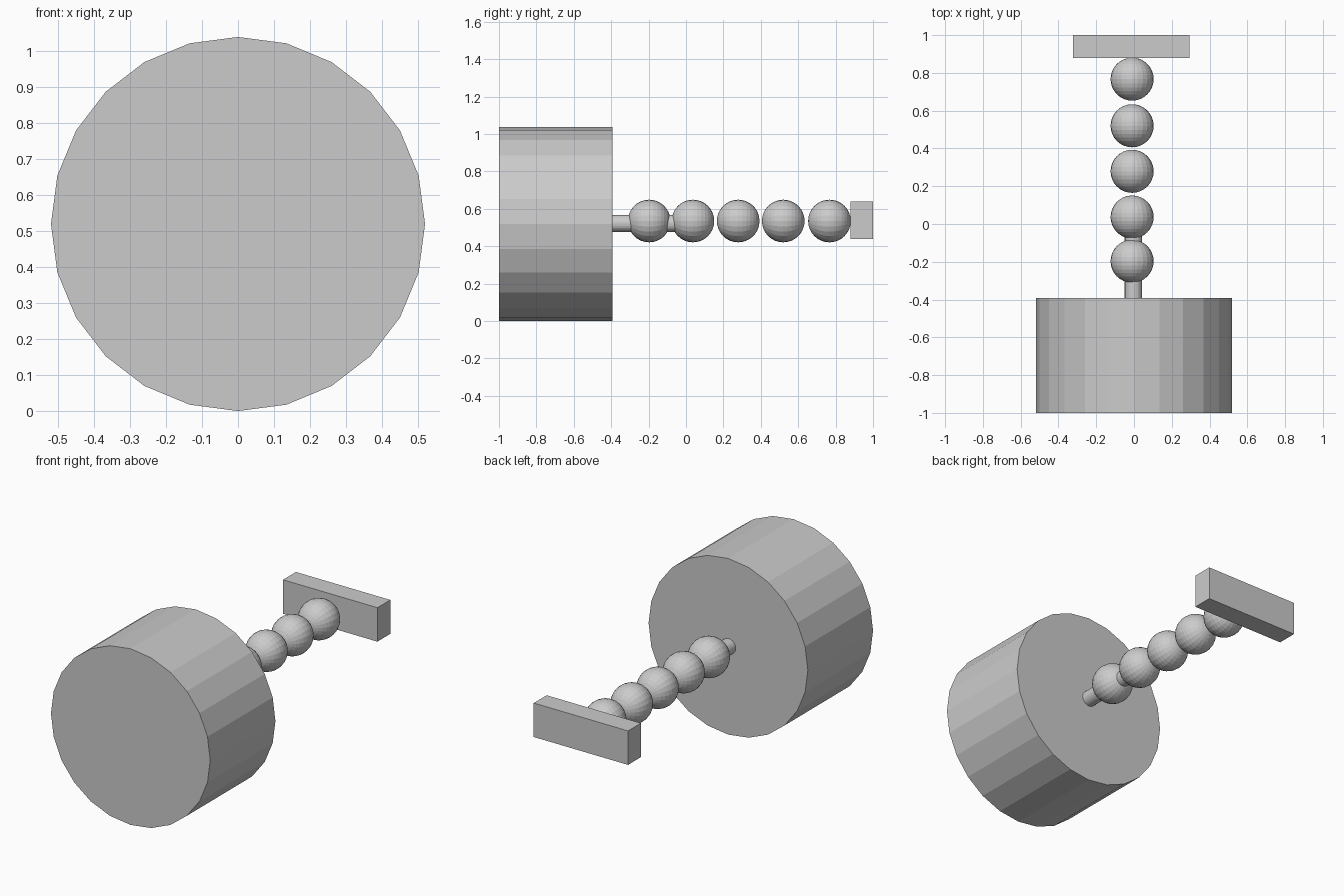
import bpy
from math import pi

if "Cube" in bpy.data.objects:
    bpy.data.objects.remove(bpy.data.objects["Cube"])


def cylinder_y(name, radius, y0, y1, x, z, sides):
    """Flat-sided cylinder along y."""
    bpy.ops.mesh.primitive_cylinder_add(
        vertices=sides, radius=radius, depth=y1 - y0,
        location=(x, (y0 + y1) / 2, z), rotation=(pi / 2, 0, 0))
    bpy.context.object.name = name


# Large drum and the short rod coming out of it
cylinder_y("drum", 0.519, -1.0, -0.393, 0.0, 0.519, 24)
cylinder_y("rod", 0.046, -0.40, 0.0, -0.003, 0.521, 24)

# Row of beads, poles along y
for i, y in enumerate((-0.197, 0.037, 0.279, 0.52, 0.767)):
    bpy.ops.mesh.primitive_uv_sphere_add(
        segments=24, ring_count=16, radius=0.114,
        location=(-0.01, y, 0.535), rotation=(pi / 2, 0, 0))
    bpy.context.object.name = f"bead_{i + 1}"

# End crossbar
bpy.ops.mesh.primitive_cube_add(size=1, location=(-0.015, 0.94, 0.54))
bar = bpy.context.object
bar.name = "crossbar"
bar.scale = (0.615, 0.12, 0.20)
